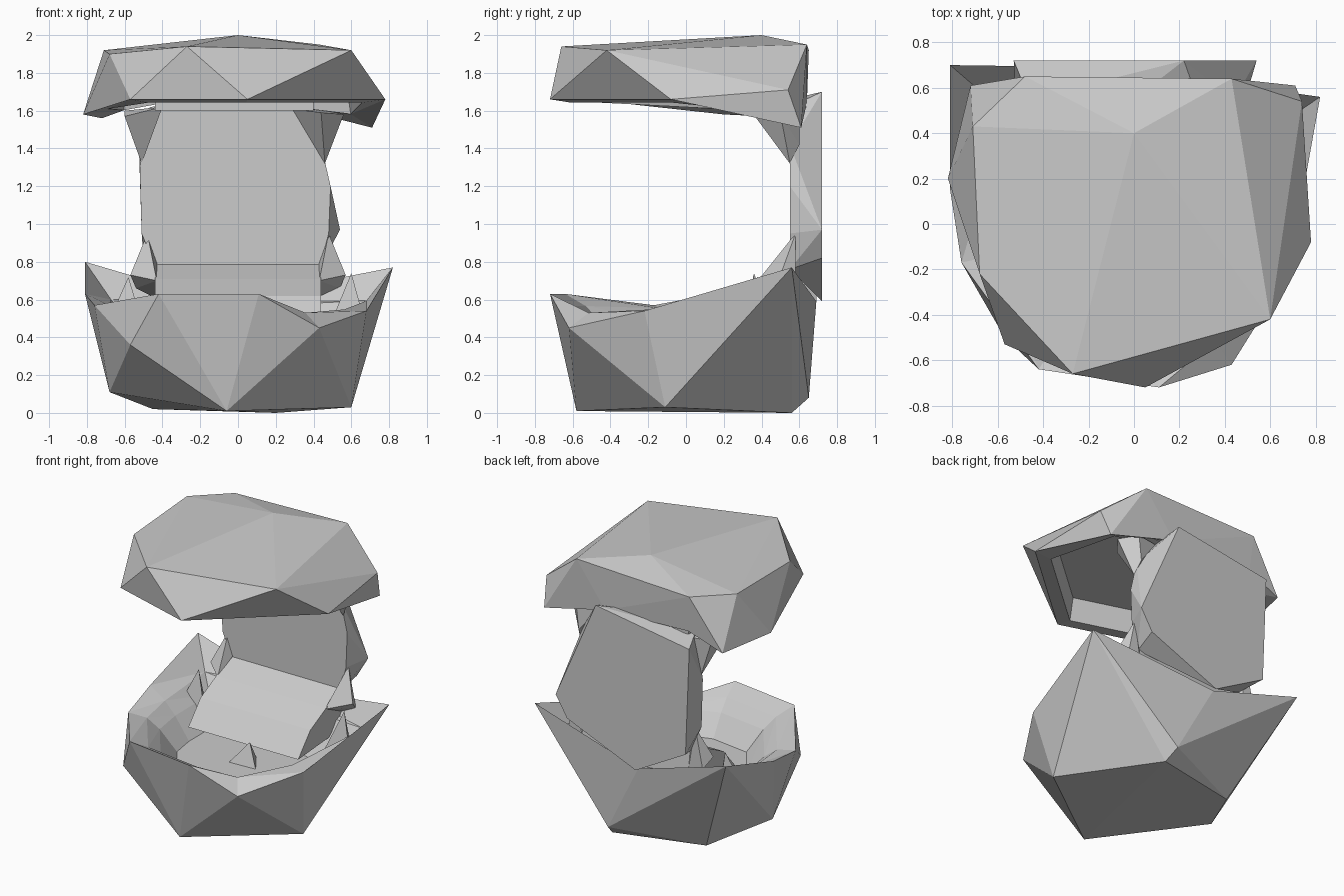
import bpy, bmesh

if "Cube" in bpy.data.objects:
    bpy.data.objects.remove(bpy.data.objects["Cube"])


def finish(name, bm):
    bmesh.ops.recalc_face_normals(bm, faces=bm.faces[:])
    me = bpy.data.meshes.new(name)
    bm.to_mesh(me)
    bm.free()
    ob = bpy.data.objects.new(name, me)
    bpy.context.collection.objects.link(ob)
    return ob


def make_hull(points):
    """Faceted convex body around the points."""
    bm = bmesh.new()
    verts = [bm.verts.new(p) for p in points]
    bmesh.ops.convex_hull(bm, input=verts, use_existing_faces=False)
    loose = [v for v in bm.verts if not v.link_faces]
    bmesh.ops.delete(bm, geom=loose, context='VERTS')
    return bm, verts


def block(name, points):
    bm, _ = make_hull(points)
    return finish(name, bm)


def shell(name, body, rim, center, rings):
    """Faceted hull opened at the rim, then lined inward ring by ring.
    Each ring is (plan scale, target z, blend towards target z)."""
    bm, verts = make_hull(body + rim)
    rim_verts = {v for v in verts[len(body):] if v.is_valid}
    bmesh.ops.delete(bm, geom=[f for f in bm.faces if all(v in rim_verts for v in f.verts)],
                     context='FACES')
    edge = [e for e in bm.edges if len(e.link_faces) == 1]
    for scale, z, blend in rings:
        out = bmesh.ops.extrude_edge_only(bm, edges=edge)['geom']
        new = [g for g in out if isinstance(g, bmesh.types.BMVert)]
        for v in new:
            v.co.x = center[0] + (v.co.x - center[0]) * scale
            v.co.y = center[1] + (v.co.y - center[1]) * scale
            v.co.z += (z - v.co.z) * blend
        fresh = set(new)
        edge = [g for g in out if isinstance(g, bmesh.types.BMEdge)
                and all(v in fresh for v in g.verts)]
    bmesh.ops.holes_fill(bm, edges=edge, sides=0)
    bmesh.ops.triangulate(bm, faces=[f for f in bm.faces if len(f.verts) > 3])
    return finish(name, bm)


# base bowl with a stepped basin inside
shell("base_bowl",
      [(-.06, -.58, .01), (.6, -.11, .03), (.2, .56, 0), (.17, .65, .08),
       (-.45, .41, .02), (-.68, -.02, .11), (-.57, -.5, .36)],
      [(.11, -.72, .63), (.43, -.62, .45), (.68, -.22, .54), (.82, .56, .77),
       (-.1, .69, .59), (-.81, .70, .80), (-.81, .15, .63), (-.76, -.17, .57),
       (-.42, -.64, .63)],
      (0, 0), [(.83, .55, .8), (.86, .48, .9), (.78, .33, .9)])

# canopy, open underneath
shell("canopy",
      [(-.71, .43, 1.92), (-.68, -.22, 1.90), (-.27, -.66, 1.94), (.6, -.42, 1.92),
       (.43, .64, 1.95), (-.48, .65, 1.92), (0, .4, 2.0), (.74, .54, 1.71)],
      [(-.57, -.53, 1.66), (.05, -.72, 1.66), (.78, -.08, 1.66), (.71, .61, 1.51),
       (.2, .64, 1.64), (-.46, .63, 1.66), (-.72, .61, 1.56), (-.82, .2, 1.58)],
      (0, 0), [(.84, 1.63, .6), (.95, 1.82, .9)])

# upright back panel
back = [(.22, 1.70), (.54, .97), (.45, .82), (-.1, .59), (-.5, .81), (-.53, 1.58)]
front = [(-.43, .76), (-.51, .95), (-.52, 1.3), (-.46, 1.62), (0, 1.66), (.28, 1.62),
         (.44, 1.42), (.49, 1.2), (.48, .95), (.43, .76)]
block("back_panel", [(x, .72, z) for x, z in back] + [(x, .55, z) for x, z in front])

# sloped ledge at the panel foot
block("foot_ledge", [(x, y, z) for x in (-.44, .44)
                     for y, z in ((.06, .46), (.2, .62), (.38, .71), (.56, .79), (.6, .5))])

# tapered braces beside the panel foot
for name, s in (("foot_brace_left", -1), ("foot_brace_right", 1)):
    block(name, [(s * .48, .58, .95), (s * .43, .56, .8), (s * .57, .5, .73),
                 (s * .43, .38, .7), (s * .54, .58, .66), (s * .42, .58, .6)])

# ceiling bar and corner wedges joining panel and canopy
block("ceiling_bar", [(x, y, z) for x in (-.44, .4)
                      for y, z in ((.36, 1.6), (.36, 1.65), (.6, 1.62), (.6, 1.67))])
block("top_wedge_right", [(.28, .56, 1.61), (.44, .35, 1.59), (.46, .55, 1.32),
                          (.44, .6, 1.42), (.46, .6, 1.6), (.56, .5, 1.58)])
block("top_wedge_left", [(-.4, .38, 1.62), (-.6, .42, 1.57), (-.51, .56, 1.32),
                         (-.44, .6, 1.6), (-.6, .56, 1.6)])

# small faceted shards inside the bowl
for i, (x, y, z, r, h) in enumerate([(.05, .03, .32, .12, .18), (-.6, .38, .45, .1, .27),
                                     (.58, .36, .45, .1, .29)]):
    block(f"shard_{i + 1}", [(x - r, y - r * .6, z), (x + r, y - r * .5, z),
                             (x, y + r, z), (x + r * .2, y, z + h)])
